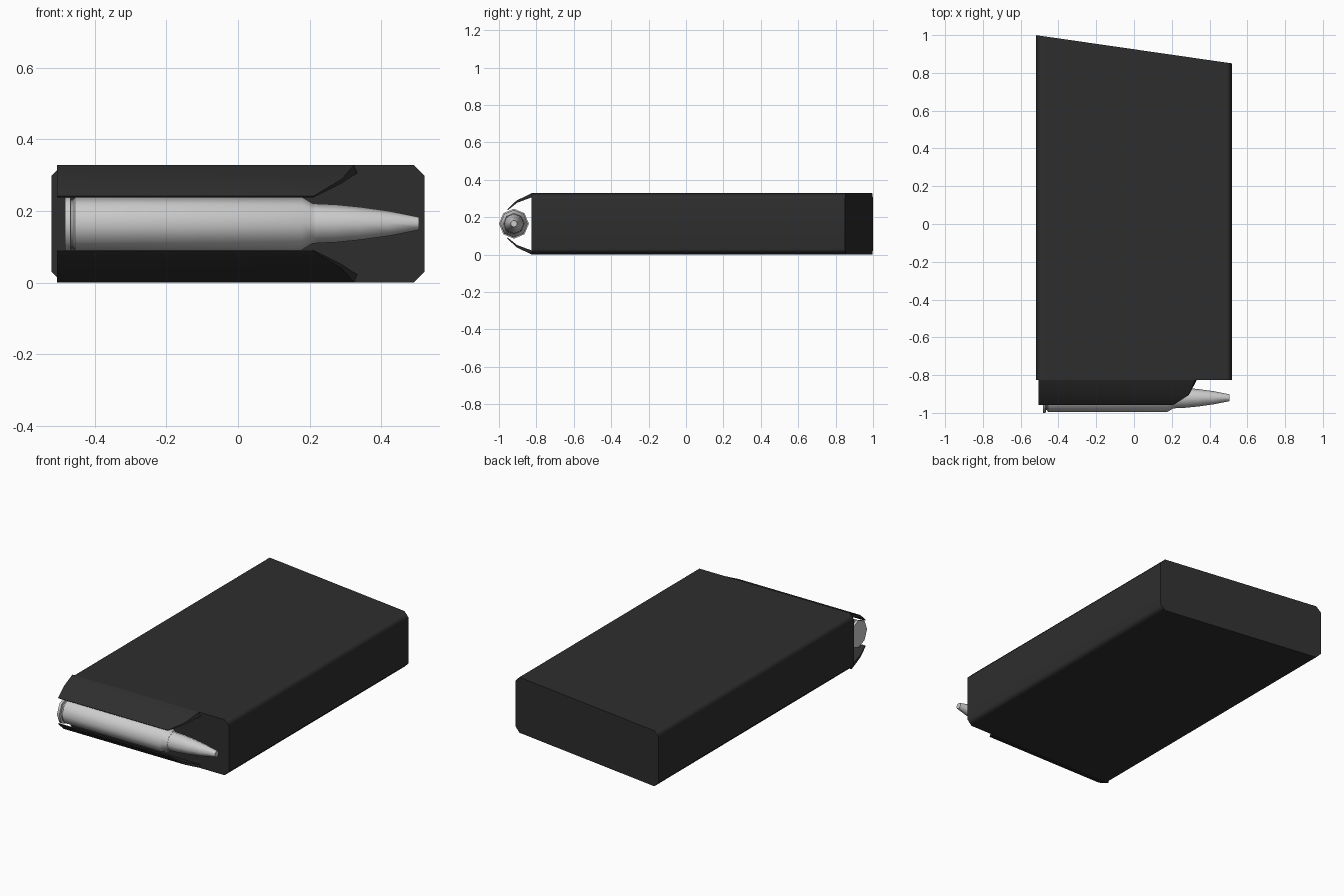
import bpy, bmesh, math

if "Cube" in bpy.data.objects:
    bpy.data.objects.remove(bpy.data.objects["Cube"])

def material(name, col):
    m = bpy.data.materials.new(name)
    m.diffuse_color = (*col, 1)
    m.use_nodes = True
    m.node_tree.nodes["Principled BSDF"].inputs["Base Color"].default_value = m.diffuse_color
    return m

BLACK = material("black_metal", (0.027, 0.027, 0.027))
GREY = material("light_grey_metal", (0.6, 0.6, 0.6))

def add_object(name, bm, mat, angle, weighted=False):
    bmesh.ops.recalc_face_normals(bm, faces=bm.faces)
    me = bpy.data.meshes.new(name)
    bm.to_mesh(me)
    bm.free()
    me.materials.append(mat)
    ob = bpy.data.objects.new(name, me)
    bpy.context.collection.objects.link(ob)
    bpy.ops.object.select_all(action='DESELECT')
    ob.select_set(True)
    bpy.context.view_layer.objects.active = ob
    bpy.ops.object.shade_smooth_by_angle(angle=math.radians(angle))
    if weighted:
        w = ob.modifiers.new("weighted_normals", 'WEIGHTED_NORMAL')
        w.keep_sharp = True
    return ob

def loft(bm, rings):
    """Skin closed rings of points and cap both ends."""
    vs = [[bm.verts.new(p) for p in r] for r in rings]
    for a, b in zip(vs, vs[1:]):
        for i in range(len(a)):
            j = (i + 1) % len(a)
            bm.faces.new((a[i], a[j], b[j], b[i]))
    bm.faces.new(vs[0])
    bm.faces.new(vs[-1])

# Body: chamfered cross-section swept along y, with a slanted back end
W, H, C = 0.52, 0.328, 0.03
section = [(-W, C), (-W + C, 0), (W - C, 0), (W, C),
           (W, H - C), (W - C, H), (-W + C, H), (-W, H - C)]
bm = bmesh.new()
loft(bm, [[(x, -0.825, z) for x, z in section],
          [(x, 0.925 - 0.075 * x / W, z) for x, z in section]])
add_object("body", bm, BLACK, 50, True)

# Feed lips: thin curved flaps, cut diagonally at the right end
lip = [(-0.825, 0.328, 0.323), (-0.906, 0.289, 0.29), (-0.957, 0.241, 0.21),
       (-0.953, 0.237, 0.21), (-0.903, 0.277, 0.29), (-0.825, 0.306, 0.333)]
for name, flip in (("upper_feed_lip", False), ("lower_feed_lip", True)):
    bm = bmesh.new()
    def z_of(z):
        return H - z if flip else z
    loft(bm, [[(-0.505, y, z_of(z)) for y, z, x in lip],
              [(x, y, z_of(z)) for y, z, x in lip]])
    add_object(name, bm, BLACK, 40)

# Cartridge: eight-sided turned profiles along x
def turned(name, profile):
    bm = bmesh.new()
    rings = []
    for x, r in profile:
        rings.append([(x, -0.92 + r * math.cos(i * math.pi / 4),
                       0.165 + r * math.sin(i * math.pi / 4)) for i in range(8)])
    loft(bm, rings)
    add_object(name, bm, GREY, 50)

turned("cartridge_case", [(-0.483, 0.08), (-0.468, 0.08), (-0.466, 0.066),
                          (-0.46, 0.066), (-0.455, 0.074), (0.178, 0.074),
                          (0.208, 0.056), (0.22, 0.056)])
turned("cartridge_tip", [(0.21, 0.055), (0.27, 0.053), (0.34, 0.046),
                         (0.42, 0.035), (0.505, 0.018)])
